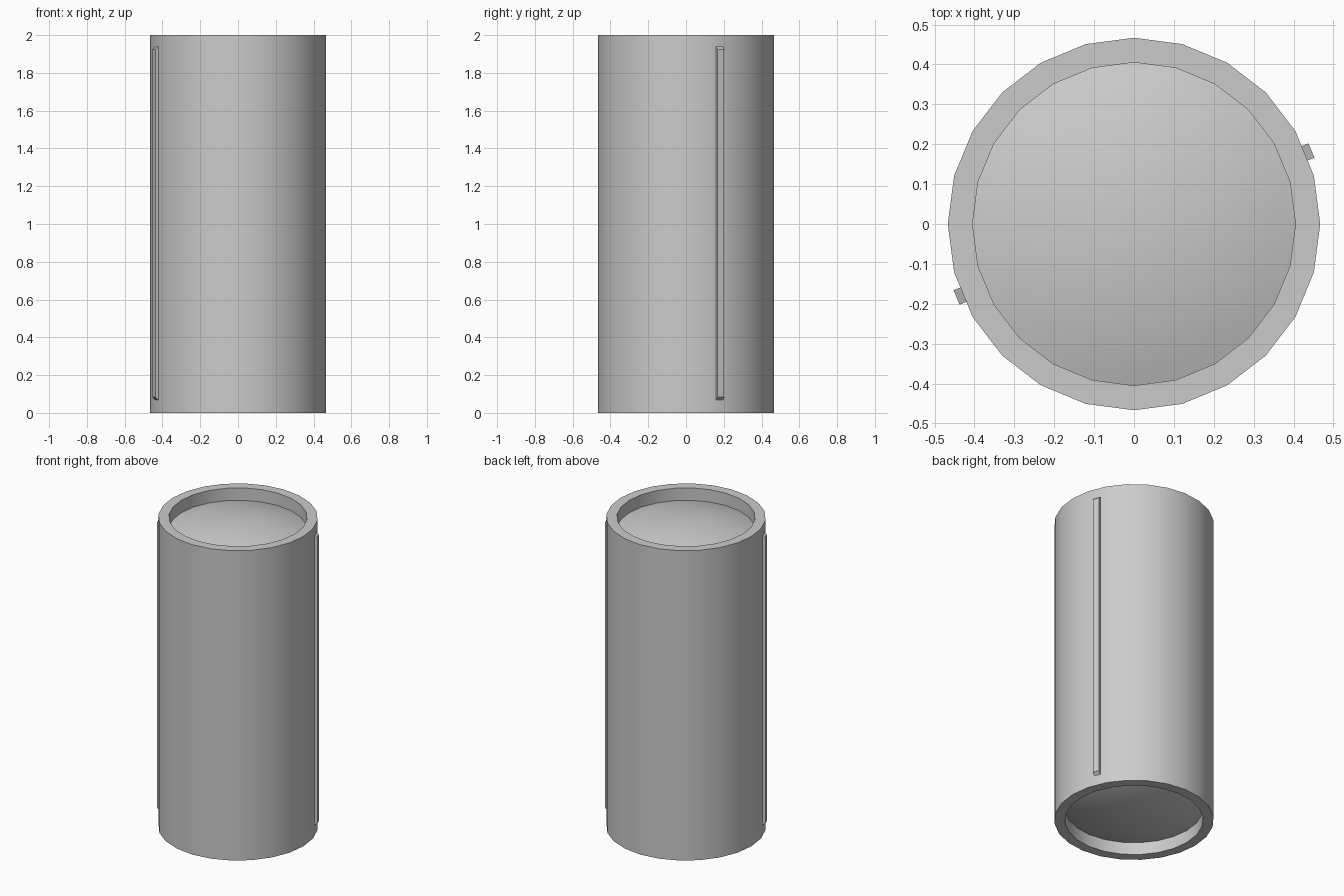
import bpy, bmesh, math

if "Cube" in bpy.data.objects:
    bpy.data.objects.remove(bpy.data.objects["Cube"])

SIDES = 24
R_OUT, R_IN, H = 0.467, 0.405, 2.0


def finish(name, bm, angle=30):
    bmesh.ops.recalc_face_normals(bm, faces=bm.faces)
    me = bpy.data.meshes.new(name)
    bm.to_mesh(me)
    bm.free()
    ob = bpy.data.objects.new(name, me)
    bpy.context.collection.objects.link(ob)
    bpy.ops.object.select_all(action='DESELECT')
    ob.select_set(True)
    bpy.context.view_layer.objects.active = ob
    bpy.ops.object.shade_smooth_by_angle(angle=math.radians(angle))
    return ob


def lathe(name, profile):
    bm = bmesh.new()
    vs = [bm.verts.new((r, 0, z)) for r, z in profile]
    es = [bm.edges.new(p) for p in zip(vs, vs[1:])]
    bmesh.ops.spin(bm, geom=vs + es, cent=(0, 0, 0), axis=(0, 0, 1),
                   angle=math.tau, steps=SIDES, use_duplicate=False)
    bmesh.ops.remove_doubles(bm, verts=bm.verts, dist=1e-5)
    return finish(name, bm)


# Half profile from the dome centre, over the rim lip, to the outer wall
DEPTH, RISE = 0.08, 0.07
rad = (R_IN ** 2 + RISE ** 2) / (2 * RISE)
base = H - DEPTH
top = []
for i in range(9):
    r = R_IN * i / 8
    top.append((r, base + RISE - rad + math.sqrt(rad ** 2 - r ** 2)))
top += [(R_IN, H - 0.02), (R_IN, H), (R_OUT, H)]

# Can body: the bottom end mirrors the top
lathe("can_body", top + [(r, H - z) for r, z in reversed(top)])

# Side ribs with sloped ends, on opposite facets
for k, name in enumerate(("rib_right", "rib_left")):
    a = math.radians(22.5) + k * math.pi
    bm = bmesh.new()
    rings = []
    for r, z0, z1 in ((0.455, 0.06, 1.945), (0.4815, 0.083, 1.925)):
        rings.append([bm.verts.new((r * math.cos(a) - t * math.sin(a),
                                    r * math.sin(a) + t * math.cos(a), z))
                      for t, z in ((-.0195, z0), (.0195, z0), (.0195, z1), (-.0195, z1))])
    for ring in rings:
        bm.faces.new(ring)
    for i in range(4):
        j = (i + 1) % 4
        bm.faces.new((rings[0][i], rings[0][j], rings[1][j], rings[1][i]))
    finish(name, bm)
